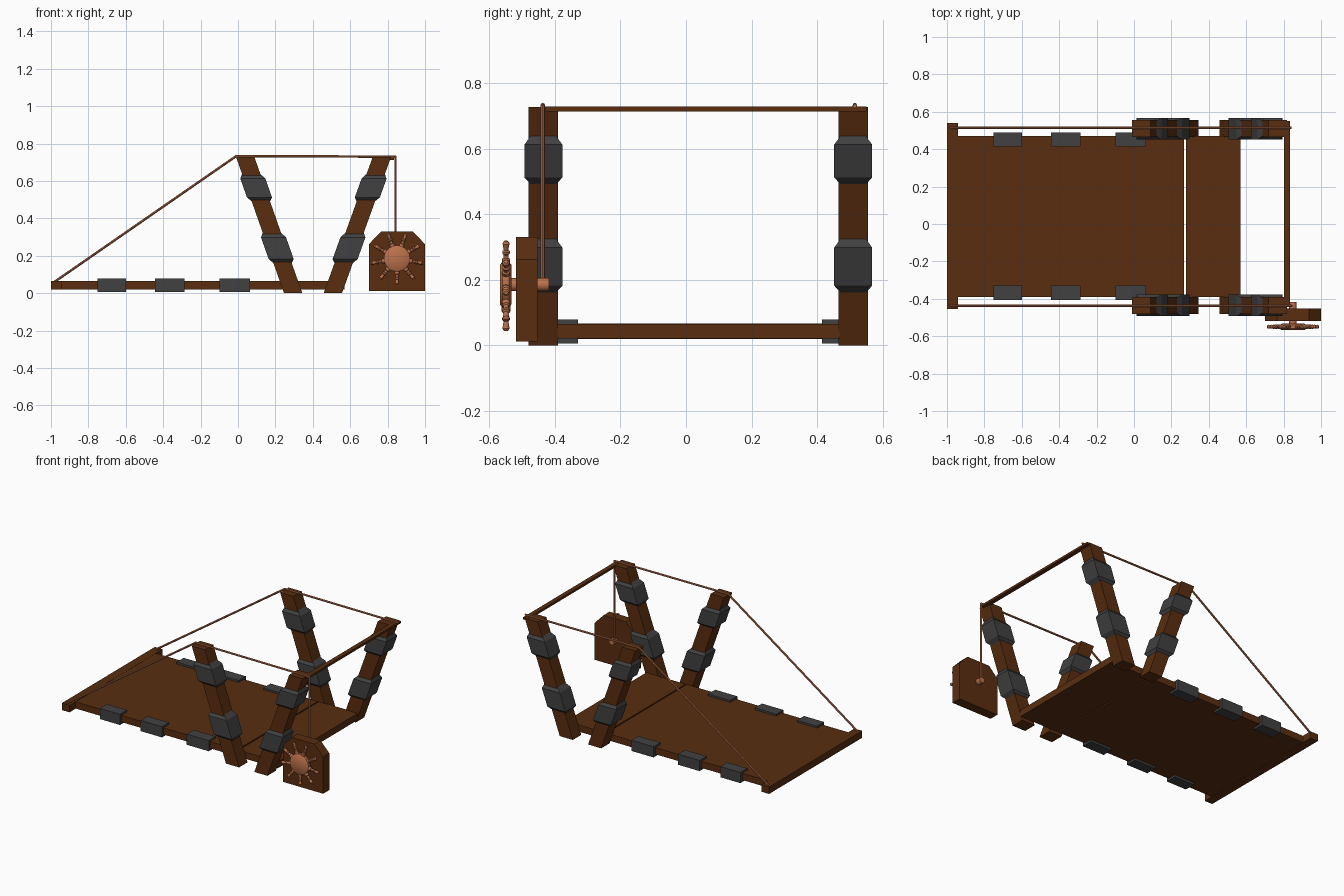
import bpy, bmesh, math
from mathutils import Vector, Matrix

if "Cube" in bpy.data.objects:
    bpy.data.objects.remove(bpy.data.objects["Cube"], do_unlink=True)


def material(name, rgb):
    m = bpy.data.materials.new(name)
    m.use_nodes = True
    m.diffuse_color = (*rgb, 1)
    m.node_tree.nodes["Principled BSDF"].inputs["Base Color"].default_value = (*rgb, 1)
    return m


WOOD = material("dark_wood", (0.1, 0.027, 0.005))
IRON = material("dark_iron", (0.053, 0.053, 0.054))
COPPER = material("copper_rope", (0.5, 0.165, 0.07))


def finish(name, bm, mat, smooth=False):
    bmesh.ops.recalc_face_normals(bm, faces=bm.faces)
    me = bpy.data.meshes.new(name)
    bm.to_mesh(me)
    bm.free()
    me.materials.append(mat)
    ob = bpy.data.objects.new(name, me)
    bpy.context.collection.objects.link(ob)
    if smooth:
        bpy.ops.object.select_all(action='DESELECT')
        ob.select_set(True)
        bpy.context.view_layer.objects.active = ob
        bpy.ops.object.shade_smooth_by_angle(angle=math.radians(40))
    return ob


def loft(bm, rings):
    """Skin a list of equal-length closed rings and cap both ends."""
    vs = [[bm.verts.new(p) for p in r] for r in rings]
    n = len(vs[0])
    for a, b in zip(vs, vs[1:]):
        for i in range(n):
            j = (i + 1) % n
            bm.faces.new((a[i], a[j], b[j], b[i]))
    bm.faces.new(vs[0])
    bm.faces.new(vs[-1])


def box(name, x, y, z, mat):
    bm = bmesh.new()
    loft(bm, [[(x[0], y[0], h), (x[1], y[0], h), (x[1], y[1], h), (x[0], y[1], h)] for h in z])
    return finish(name, bm, mat)


def turned(bm, start, direction, profile, sides=10):
    """Revolve (distance, radius) pairs about an axis."""
    rot = Vector((0, 0, 1)).rotation_difference(Vector(direction)).to_matrix()
    start = Vector(start)
    loft(bm, [[start + rot @ Vector((r * math.cos(t), r * math.sin(t), d))
               for t in (2 * math.pi * i / sides for i in range(sides))]
              for d, r in profile])


# Deck in two boards, with a cross bar at the outer end
box("deck_long_board", (-0.945, 0.268), (-0.39, 0.47), (0.02, 0.065), WOOD)
box("deck_short_board", (0.277, 0.57), (-0.39, 0.47), (0.02, 0.065), WOOD)
box("deck_end_bar", (-1.0, -0.942), (-0.455, 0.54), (0.019, 0.066), WOOD)

# Iron clamps along the deck edges
for i, (x0, x1) in enumerate([(-0.75, -0.6), (-0.445, -0.285), (-0.1, 0.065)]):
    box(f"deck_clamp_front_{i}", (x0, x1), (-0.405, -0.33), (0.006, 0.078), IRON)
    box(f"deck_clamp_back_{i}", (x0, x1), (0.415, 0.49), (0.006, 0.078), IRON)


# Leaning posts with flat feet, and tapered iron bands that follow the lean
def leaning(name, xb, slope, y, sections, mat):
    bm = bmesh.new()
    loft(bm, [[(xb + slope * z + sx * hx, y + sy * hy, z)
               for sx, sy in ((-1, -1), (1, -1), (1, 1), (-1, 1))]
              for z, hx, hy in sections])
    return finish(name, bm, mat)


for side, y in (("front", -0.435), ("back", 0.51)):
    for end, xb, slope in (("outer", 0.295, -0.352), ("inner", 0.507, 0.36)):
        leaning(f"{side}_{end}_post", xb, slope, y, [(0, 0.049, 0.045), (0.727, 0.049, 0.045)], WOOD)
        for k, (z0, z1) in enumerate([(0.158, 0.328), (0.488, 0.642)]):
            leaning(f"{side}_{end}_band_{k}", xb, slope, y,
                    [(z0, 0.046, 0.036), (z0 + 0.024, 0.067, 0.058),
                     (z1 - 0.03, 0.067, 0.058), (z1, 0.046, 0.036)], IRON)

# Top rail joining the inner posts
box("top_rail", (0.803, 0.833), (-0.44, 0.55), (0.713, 0.728), WOOD)


# Ropes
def rope(name, pts, r=0.0065):
    bm = bmesh.new()
    for a, b in zip(pts, pts[1:]):
        d = Vector(b) - Vector(a)
        turned(bm, a, d, [(0, r), (d.length, r)], 8)
    for p in pts[1:-1]:
        bmesh.ops.create_icosphere(bm, subdivisions=1, radius=r, matrix=Matrix.Translation(p))
    finish(name, bm, COPPER, True)


rope("back_rope", [(-0.985, 0.515, 0.058), (-0.01, 0.515, 0.733), (0.842, 0.515, 0.73)])
rope("front_rope", [(-0.985, -0.437, 0.058), (-0.01, -0.437, 0.733),
                    (0.842, -0.437, 0.73), (0.842, -0.437, 0.19)])

# Winch panel with clipped top corners
bm = bmesh.new()
outline = [(0.7, 0.012), (1.0, 0.012), (1.0, 0.262), (0.935, 0.33), (0.765, 0.33), (0.7, 0.262)]
loft(bm, [[(x, y, z) for x, z in outline] for y in (-0.518, -0.453)])
finish("winch_panel", bm, WOOD)

# Winch axle and hand wheel
CX, CZ = 0.85, 0.185
bm = bmesh.new()
turned(bm, (CX, -0.54, CZ), (0, 1, 0), [(0, 0.02), (0.122, 0.02)], 16)
finish("winch_axle", bm, COPPER, True)

bm = bmesh.new()
turned(bm, (CX, -0.568, CZ), (0, 1, 0), [(0, 0.06), (0.008, 0.07), (0.028, 0.07), (0.036, 0.06)], 32)
finish("wheel_disc", bm, COPPER, True)

bm = bmesh.new()
handle = [(0.055, 0.013), (0.082, 0.013), (0.086, 0.008), (0.098, 0.008), (0.102, 0.012),
          (0.108, 0.012), (0.112, 0.007), (0.122, 0.009), (0.134, 0.011), (0.141, 0.006)]
for i in range(9):
    t = -math.pi / 2 + 2 * math.pi * i / 9
    turned(bm, (CX, -0.549, CZ), (math.cos(t), 0, math.sin(t)), handle, 10)
finish("wheel_handles", bm, COPPER, True)
